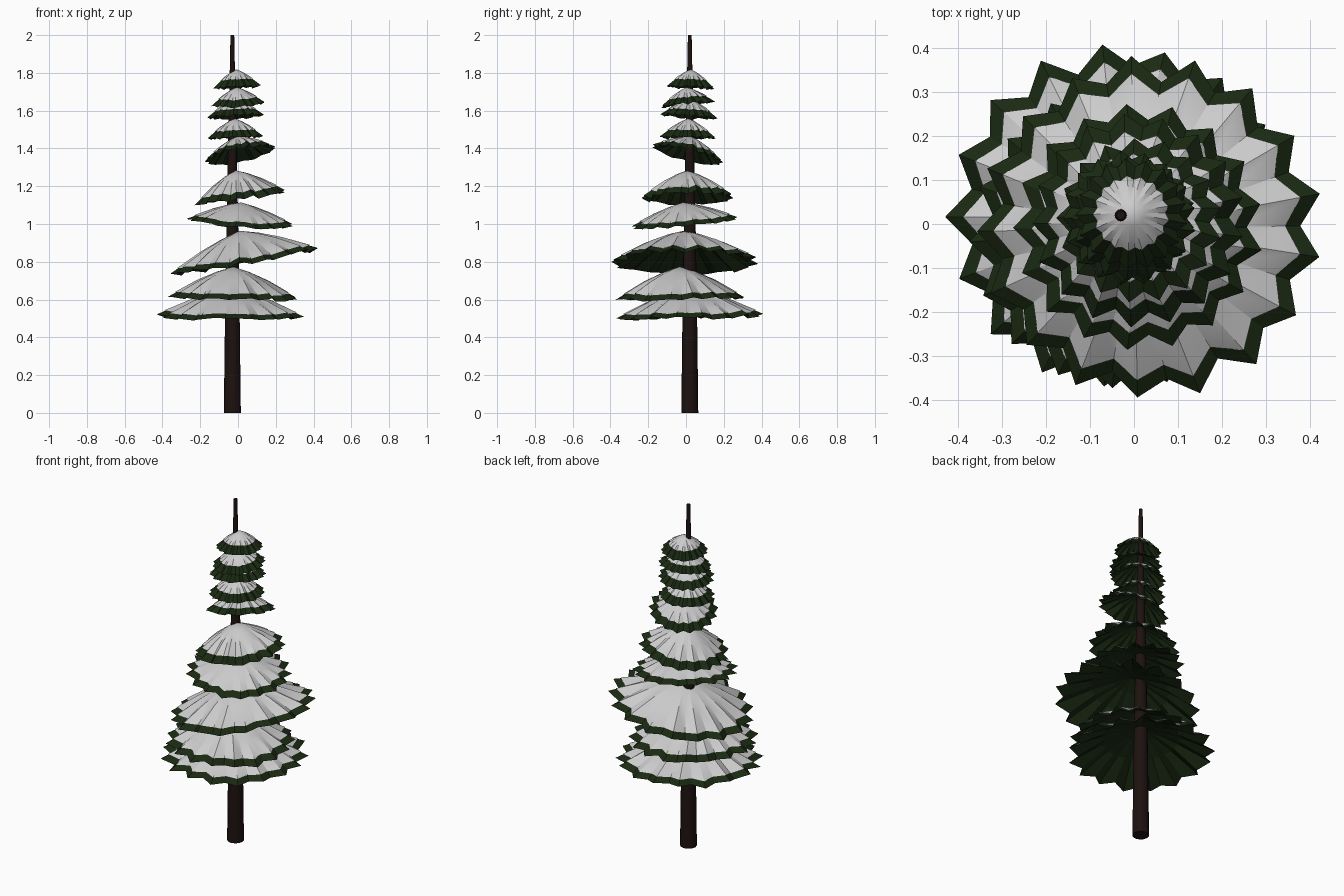
import bpy, math, random

if "Cube" in bpy.data.objects:
    bpy.data.objects.remove(bpy.data.objects["Cube"])

random.seed(4)
POINTS = 17


def material(name, color):
    m = bpy.data.materials.new(name)
    m.diffuse_color = (*color, 1)
    m.use_nodes = True
    m.node_tree.nodes["Principled BSDF"].inputs["Base Color"].default_value = m.diffuse_color
    return m


bark = material("bark", (0.012, 0.006, 0.005))
needles = material("needles", (0.010, 0.022, 0.006))
snow = material("snow", (0.72, 0.72, 0.72))


def add_mesh(name, verts, faces, mat):
    me = bpy.data.meshes.new(name)
    me.from_pydata(verts, [], faces)
    me.materials.append(mat)
    ob = bpy.data.objects.new(name, me)
    bpy.context.collection.objects.link(ob)
    return ob


def smooth(ob, angle):
    bpy.ops.object.select_all(action='DESELECT')
    ob.select_set(True)
    bpy.context.view_layer.objects.active = ob
    bpy.ops.object.shade_smooth_by_angle(angle=math.radians(angle))


# Trunk: tapering twelve-sided pole
def trunk():
    n = 12
    profile = [(0, .045), (.5, .039), (1, .031), (1.4, .023), (1.8, .014), (2, .010)]
    verts = [(-.03 + r * math.cos(2 * math.pi * i / n),
              .02 + r * math.sin(2 * math.pi * i / n), z)
             for z, r in profile for i in range(n)]
    faces = [(k * n + i, k * n + (i + 1) % n, (k + 1) * n + (i + 1) % n, (k + 1) * n + i)
             for k in range(len(profile) - 1) for i in range(n)]
    faces += [tuple(reversed(range(n))), tuple(range(len(verts) - n, len(verts)))]
    smooth(add_mesh("trunk", verts, faces, bark), 40)


# Star-shaped, slightly domed, tilted umbrella; the snow is the same shell cut short
def star_shell(name, tier, outline, phase, reach, lift, mat):
    cx, cy, z_edge, z_apex, r, sx, sy = tier
    drop = z_apex - z_edge
    n = 2 * POINTS
    verts = [(cx - sx * drop, cy - sy * drop, z_apex + lift)]
    for t, d in ((.25, .17), (.55, .45), (reach, reach ** 1.3)):
        for i in range(n):
            a = phase + math.pi * i / POINTS
            wide, sag = outline[i]
            rad = r * t * (1 + (wide - 1) * t)   # pleats fade out towards the apex
            x, y = rad * math.cos(a), rad * math.sin(a)
            h = drop * (1 - d)
            verts.append((cx + x - sx * h, cy + y - sy * h,
                          z_edge + h + sx * x + sy * y + lift - sag * drop * t * t))
    faces = [(0, 1 + i, 1 + (i + 1) % n) for i in range(n)]
    for k in range(2):
        b = 1 + k * n
        faces += [(b + i, b + n + i, b + n + (i + 1) % n, b + (i + 1) % n) for i in range(n)]
    return add_mesh(name, verts, faces, mat)


# Tiers from top: centre x, y, edge z, apex z, radius, slope in x, slope in y
tiers = [
    (-.005, .022, 1.725, 1.815, .127, .04, -.04),
    (-.002, .011, 1.635, 1.72, .143, .05, .10),
    (-.013, .016, 1.57, 1.66, .151, .06, -.06),
    (-.013, .010, 1.46, 1.555, .150, .05, -.02),
    (.012, .008, 1.37, 1.46, .188, .19, -.22),
    (.008, .008, 1.14, 1.28, .243, .145, .02),
    (.010, -.008, 1.01, 1.11, .283, -.07, .09),
    (.037, -.010, .80, .96, .392, .18, 0),
    (-.027, -.030, .61, .77, .347, -.02, .02),
    (-.034, .018, .51, .66, .394, -.01, .025),
]

trunk()
for k, tier in enumerate(tiers, 1):
    outline = [(random.uniform(.98, 1.01) if i % 2 == 0 else random.uniform(.85, .88),
                random.uniform(-.06, .06) + (.06 if i % 2 else 0))
               for i in range(2 * POINTS)]
    phase = math.radians(10 + random.uniform(-3, 3))
    star_shell(f"branch_tier_{k}", tier, outline, phase, 1, 0, needles)
    cap = star_shell(f"snow_cap_{k}", tier, outline, phase, 1 - .04 / tier[4], .004, snow)
    smooth(cap, 25)
